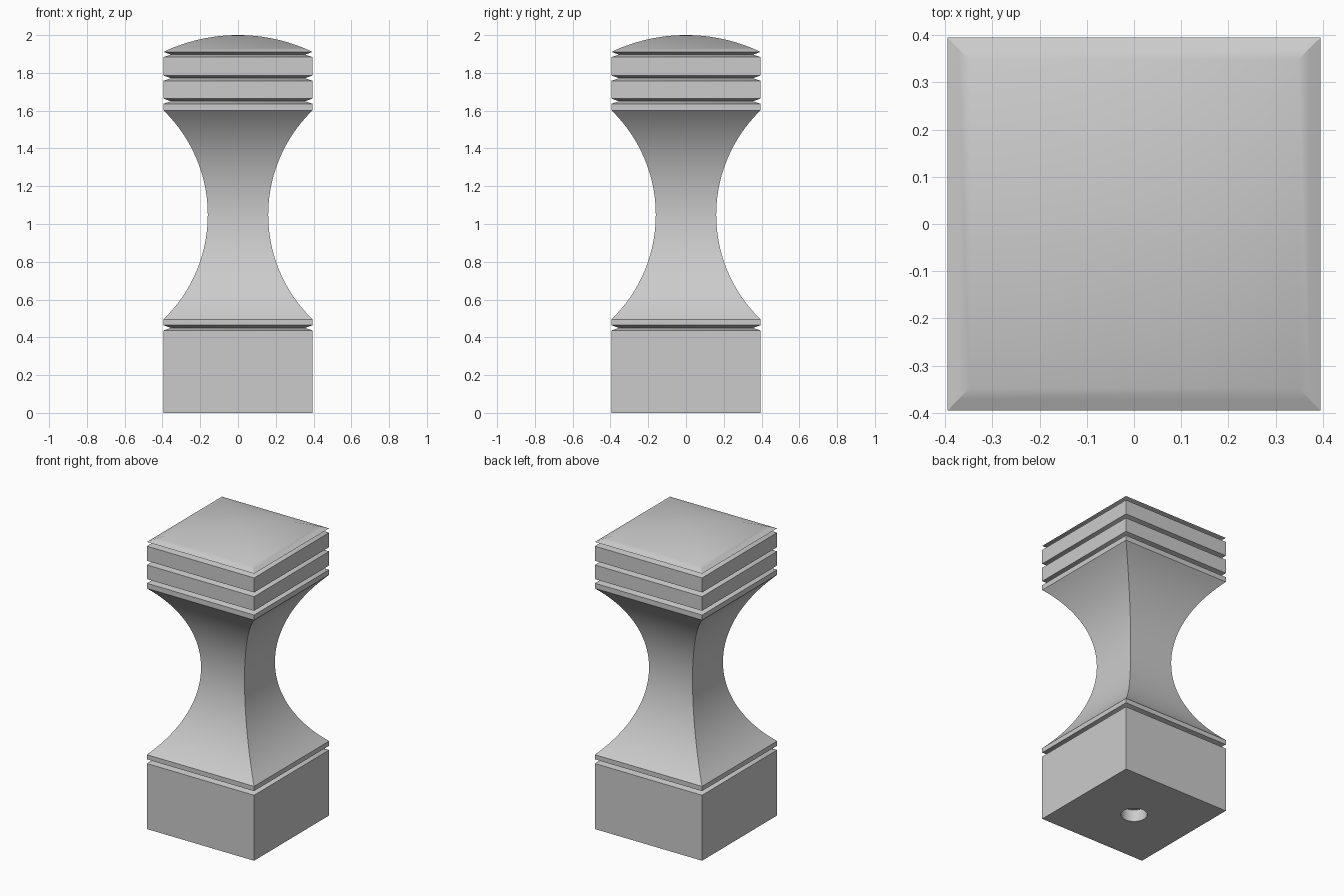
import bpy, bmesh
from math import sin, cos, asin, pi, radians
from mathutils import Vector

if "Cube" in bpy.data.objects:
    bpy.data.objects.remove(bpy.data.objects["Cube"])

HALF = 0.395      # half width of the square section
NECK = 0.355      # half width at the bottom of each V groove
CORNERS = ((-1, -1), (1, -1), (1, 1), (-1, 1))

grey = bpy.data.materials.new("stone_grey")
grey.use_nodes = True
GREY = (0.6, 0.6, 0.6, 1)
grey.diffuse_color = GREY
grey.node_tree.nodes["Principled BSDF"].inputs["Base Color"].default_value = GREY


def skin(bm, rings):
    """Join successive rings with quads, or with triangles to a single point."""
    for low, high in zip(rings, rings[1:]):
        n = len(low)
        for i in range(n):
            j = (i + 1) % n
            if len(high) == 1:
                bm.faces.new((low[i], low[j], high[0]))
            else:
                bm.faces.new((low[i], low[j], high[j], high[i]))


def square_part(name, profile, socket=None):
    """Sweep a (half width, height) profile around a square section."""
    bm = bmesh.new()
    rings = []
    for r, z in profile:
        spots = CORNERS if r > 0 else ((0, 0),)
        rings.append([bm.verts.new((r * x, r * y, z)) for x, y in spots])
    skin(bm, rings)
    if socket:
        # Round blind hole in the underside
        radius, depth, sides = socket
        loops = [[bm.verts.new((radius * cos(2 * pi * i / sides),
                                -radius * sin(2 * pi * i / sides), z))
                  for i in range(sides)] for z in (0, depth)]
        skin(bm, loops)
        bm.faces.new(loops[1])
        rim = [bm.edges.get((loop[i - 1], loop[i])) for loop in (rings[0], loops[0])
               for i in range(len(loop))]
        bmesh.ops.triangle_fill(bm, use_beauty=True, edges=rim, normal=Vector((0, 0, -1)))
        for f in bm.faces:
            if all(v.co.z == 0 for v in f.verts) and f.normal.z > 0:
                f.normal_flip()
    mesh = bpy.data.meshes.new(name)
    bm.to_mesh(mesh)
    bm.free()
    mesh.materials.append(grey)
    ob = bpy.data.objects.new(name, mesh)
    bpy.context.collection.objects.link(ob)
    bpy.ops.object.select_all(action='DESELECT')
    ob.select_set(True)
    bpy.context.view_layer.objects.active = ob
    bpy.ops.object.shade_smooth_by_angle(angle=radians(30))
    return ob


def arc(half_chord, sagitta, start, steps):
    """Yield (offset along chord, rise) from start * half_chord to the far end."""
    R = (half_chord ** 2 + sagitta ** 2) / (2 * sagitta)
    a = asin(half_chord / R)
    end = 1 if start < 0 else 0
    for i in range(steps + 1):
        t = a * (start + (end - start) * i / steps)
        yield R * sin(t), R * cos(t) - (R - sagitta)


# Groove centres, and the half height of a groove
G1, G2, G3, G4 = 0.45, 1.65, 1.772, 1.897
GAP = 0.014

# Base block with a dowel socket underneath
square_part("base_block", [(HALF, 0), (HALF, G1 - GAP), (NECK, G1)], socket=(0.08, 0.08, 32))

# Waisted shaft between two thin fillets
low, high = 0.495, 1.602
waist = [(HALF - rise, (low + high) / 2 + along)
         for along, rise in arc((high - low) / 2, 0.235, -1, 40)]
square_part("shaft", [(NECK, G1), (HALF, G1 + GAP)] + waist + [(HALF, G2 - GAP), (NECK, G2)])

# Two square bands
for name, a, b in (("lower_band", G2, G3), ("upper_band", G3, G4)):
    square_part(name, [(NECK, a), (HALF, a + GAP), (HALF, b - GAP), (NECK, b)])

# Domed cap, curved to a point at the centre
brim = G4 + GAP
dome = [(max(r, 0), brim + rise) for r, rise in arc(HALF, 2 - brim, 1, 16)]
dome[-1] = (0, 2)
square_part("domed_cap", [(NECK, G4)] + dome)
